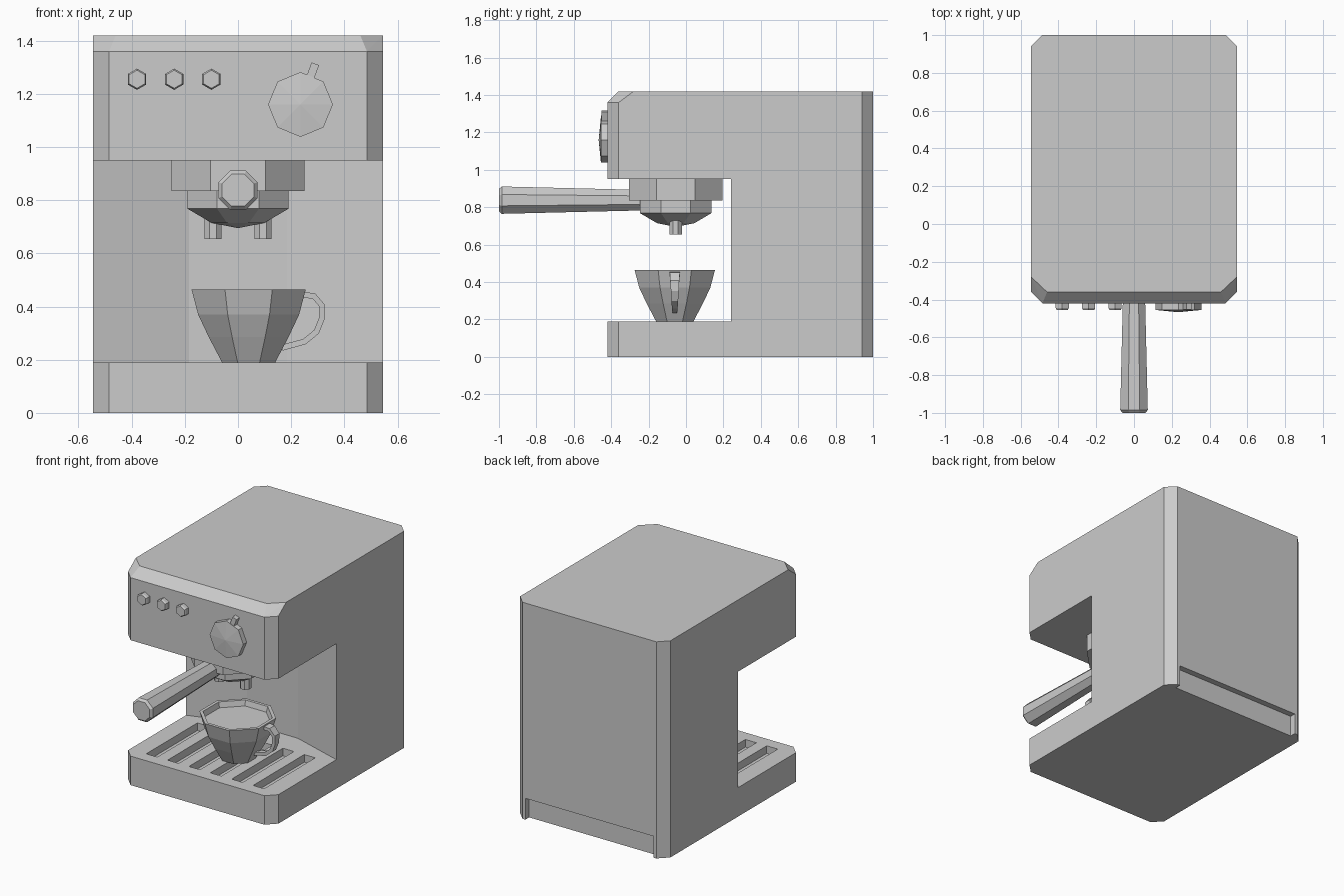
import bpy, bmesh
from math import pi, cos, sin, radians
from mathutils import Matrix, Vector

if "Cube" in bpy.data.objects:
    bpy.data.objects.remove(bpy.data.objects["Cube"], do_unlink=True)

grey = bpy.data.materials.new("plain_grey")
grey.use_nodes = True
grey.diffuse_color = (0.6, 0.6, 0.6, 1)
grey.node_tree.nodes["Principled BSDF"].inputs["Base Color"].default_value = (0.6, 0.6, 0.6, 1)

FORWARD = Matrix.Rotation(pi / 2, 4, 'X')   # turns +z to face the front
FLAT = pi / 8                               # octagon with a flat side forward


def finish(name, bm):
    bmesh.ops.remove_doubles(bm, verts=bm.verts, dist=0.0001)
    bmesh.ops.recalc_face_normals(bm, faces=bm.faces)
    mesh = bpy.data.meshes.new(name)
    bm.to_mesh(mesh)
    bm.free()
    mesh.materials.append(grey)
    obj = bpy.data.objects.new(name, mesh)
    bpy.context.collection.objects.link(obj)
    return obj


def skin(bm, rings, capped=True):
    """Bridge a list of equally long vertex rings."""
    n = len(rings[0])
    for a, b in zip(rings, rings[1:]):
        for i in range(n):
            j = (i + 1) % n
            bm.faces.new((a[i], a[j], b[j], b[i]))
    if capped:
        bm.faces.new(rings[0][::-1])
        bm.faces.new(rings[-1])


def turned(name, profile, at, sides=8, phase=0.0, turn=Matrix()):
    """Faceted turned part from (radius, height) pairs."""
    bm = bmesh.new()
    place = Matrix.Translation(at) @ turn
    angles = [phase + 2 * pi * i / sides for i in range(sides)]
    skin(bm, [[bm.verts.new(place @ Vector((r * cos(a), r * sin(a), h))) for a in angles]
              for r, h in profile])
    return finish(name, bm)


def octagonal(name, profile, at, turn=Matrix()):
    """Octagon given by its half width across flats."""
    return turned(name, [(r / cos(FLAT), h) for r, h in profile], at, 8, FLAT, turn)


def prism(name, outline, z0, z1):
    bm = bmesh.new()
    skin(bm, [[bm.verts.new((x, y, z)) for x, y in outline] for z in (z0, z1)])
    return finish(name, bm)


def rect(x0, x1, y0, y1):
    return [(x0, y0), (x1, y0), (x1, y1), (x0, y1)]


def cut(obj, cutter):
    mod = obj.modifiers.new("cut", 'BOOLEAN')
    mod.operation, mod.solver, mod.object = 'DIFFERENCE', 'EXACT', cutter
    bpy.context.view_layer.objects.active = obj
    bpy.ops.object.modifier_apply(modifier=mod.name)
    bpy.data.objects.remove(cutter, do_unlink=True)


# Housing: chamfered block with a sloped front top edge
bm = bmesh.new()
for s in (-1, 1):
    for x, y, z in [(0.545, -0.36, 0), (0.485, -0.42, 0), (0.545, -0.36, 1.36),
                    (0.485, -0.42, 1.36), (0.545, -0.28, 1.42), (0.46, -0.36, 1.42)]:
        bm.verts.new((s * x, y, z))
    for z in (0, 1.42):
        bm.verts.new((s * 0.485, 1, z))
        bm.verts.new((s * 0.545, 0.94, z))
bmesh.ops.convex_hull(bm, input=bm.verts)
bmesh.ops.dissolve_limit(bm, angle_limit=radians(1), verts=bm.verts, edges=bm.edges)
body = finish("housing", bm)

# Cup bay with a shallow angled rear wall
cut(body, prism("bay_cutter", [(-0.7, -0.6), (0.7, -0.6), (0.7, 0.19), (0.545, 0.24),
                               (0.185, 0.355), (-0.185, 0.355), (-0.545, 0.24),
                               (-0.7, 0.19)], 0.19, 0.95))

# Drip slots in the tray
for i in range(6):
    x = (i - 2.5) * 0.155
    cut(body, prism("slot_cutter", rect(x - 0.04, x + 0.04, -0.34, 0.19), 0.14, 0.3))

# Notch along the bottom of the back
cut(body, prism("notch_cutter", rect(-0.465, 0.465, 0.96, 1.1), -0.1, 0.14))

# Buttons
for i in range(3):
    turned(f"button_{i + 1}", [(0.04, -0.01), (0.04, 0.025), (0.034, 0.035)],
           (-0.38 + 0.14 * i, -0.42, 1.255), 6, pi / 6, FORWARD)

# Dial and its pointer
turned("dial", [(0.122, -0.01), (0.122, 0.035), (0, 0.047)], (0.235, -0.42, 1.16), 8, 0, FORWARD)
pointer = prism("dial_pointer", rect(-0.015, 0.015, -0.032, 0.01), 0.08, 0.163)
pointer.location = (0.235, -0.42, 1.16)
pointer.rotation_euler.y = radians(20)

# Brew head, filter holder and spouts
octagonal("brew_head", [(0.25, 0.835), (0.25, 0.955)], (0, -0.055, 0))
octagonal("filter_holder", [(0, 0.695), (0.1, 0.715), (0.19, 0.768), (0.19, 0.84)], (0, -0.055, 0))
for side, s in (("left", 1), ("right", -1)):
    turned(f"spout_{side}", [(0.035, 0.655), (0.035, 0.73)], (s * 0.094, -0.055, 0), 8, FLAT)
octagonal("filter_handle", [(0.052, 0.1), (0.055, 0.24), (0.073, 0.985), (0.06, 1.0)],
          (0, 0, 0.838), FORWARD)

# Cup with its drink
CUP = (0.04, -0.06, 0)
octagonal("cup", [(0.1, 0.19), (0.15, 0.285), (0.19, 0.37), (0.215, 0.465), (0.195, 0.465),
                  (0.172, 0.375), (0.13, 0.29), (0.09, 0.22)], CUP)
octagonal("drink", [(0.186, 0.42), (0.19, 0.43)], CUP)

# Cup handle: a tapering strap swept along a curve
path = [Vector(p) for p in [(0.23, 0.445), (0.285, 0.44), (0.315, 0.405), (0.315, 0.355),
                            (0.295, 0.305), (0.25, 0.268), (0.165, 0.245)]]
bm = bmesh.new()
rings = []
for i, p in enumerate(path):
    t = (path[min(i + 1, len(path) - 1)] - path[max(i - 1, 0)]).normalized() * 0.011
    w = 0.03 - 0.003 * i
    rings.append([bm.verts.new((p.x + k * t.y, CUP[1] + m * w, p.y - k * t.x))
                  for k, m in ((-1, -1), (1, -1), (1, 1), (-1, 1))])
skin(bm, rings)
finish("cup_handle", bm)
